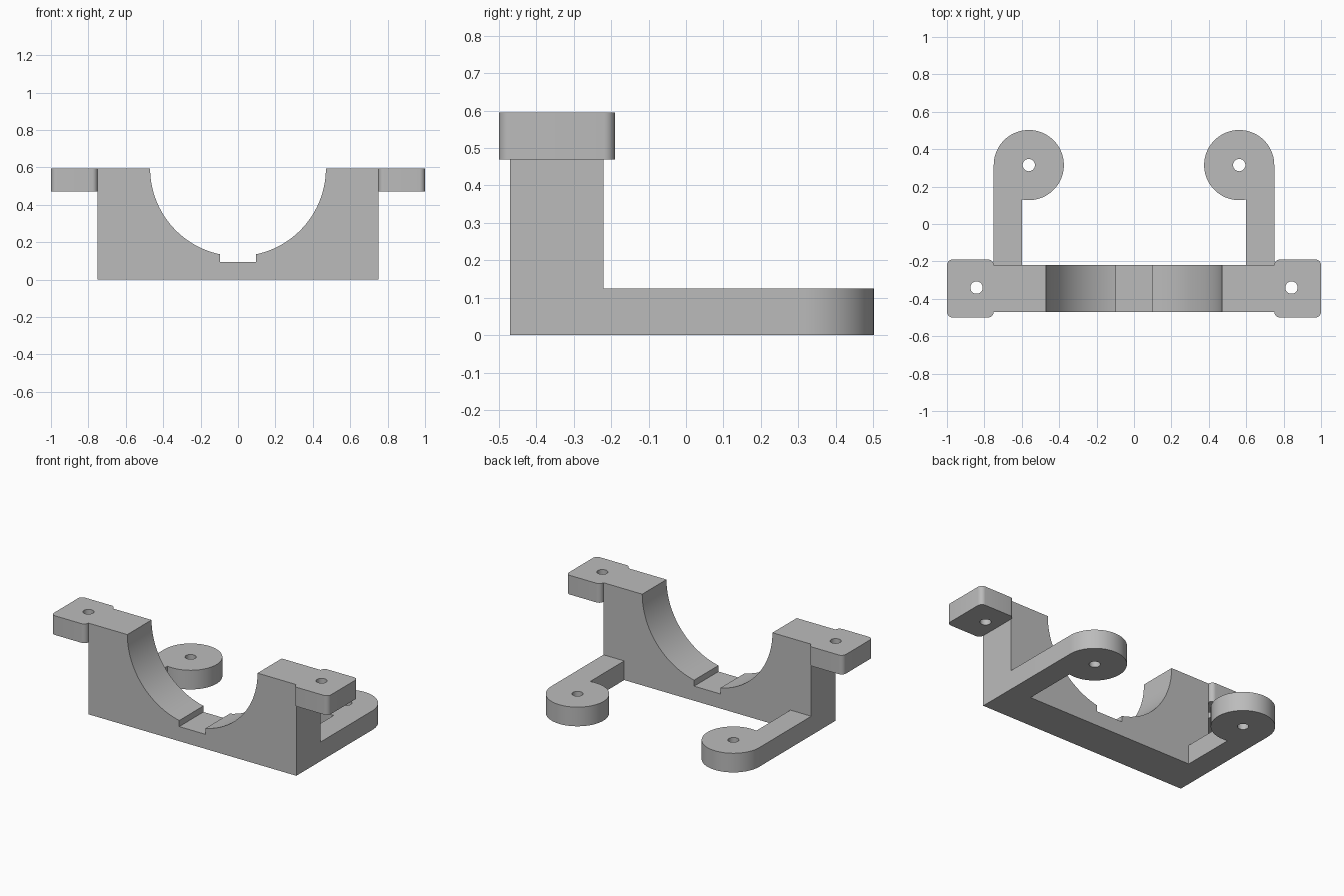
import bpy, bmesh, math
from mathutils import Matrix, Vector

cube = bpy.data.objects.get("Cube")
if cube:
    bpy.data.objects.remove(cube, do_unlink=True)

GREY = (0.5, 0.5, 0.5, 1)
mat = bpy.data.materials.new("plain grey")
mat.use_nodes = True
mat.diffuse_color = GREY
mat.node_tree.nodes["Principled BSDF"].inputs["Base Color"].default_value = GREY


def arc(cx, cy, r, start, end, steps):
    """Points along an arc, angles in degrees."""
    angles = [math.radians(start + (end - start) * i / steps) for i in range(steps + 1)]
    return [(cx + r * math.cos(a), cy + r * math.sin(a)) for a in angles]


def circle(cx, cy, r, steps=32):
    return arc(cx, cy, r, 0, 360, steps)[:-1]


def rounded_rect(x0, x1, y0, y1, r):
    corners = [(x1 - r, y1 - r), (x0 + r, y1 - r), (x0 + r, y0 + r), (x1 - r, y0 + r)]
    return [p for i, (x, y) in enumerate(corners)
            for p in arc(x, y, r, 90 * i, 90 * i + 90, 8)]


def plate(name, loops, depth, matrix):
    """Extrude an outline (with optional holes) and place it."""
    bm = bmesh.new()
    edges = []
    for loop in loops:
        verts = [bm.verts.new((x, y, 0)) for x, y in loop]
        edges += [bm.edges.new((v, verts[i - 1])) for i, v in enumerate(verts)]
    bmesh.ops.triangle_fill(bm, use_beauty=True, use_dissolve=False,
                            edges=edges, normal=Vector((0, 0, 1)))
    top = bmesh.ops.extrude_face_region(bm, geom=bm.faces[:])["geom"]
    bmesh.ops.translate(bm, vec=(0, 0, depth),
                        verts=[v for v in top if isinstance(v, bmesh.types.BMVert)])
    bm.transform(matrix)
    bmesh.ops.recalc_face_normals(bm, faces=bm.faces[:])
    mesh = bpy.data.meshes.new(name)
    bm.to_mesh(mesh)
    bm.free()
    mesh.materials.append(mat)
    obj = bpy.data.objects.new(name, mesh)
    bpy.context.collection.objects.link(obj)
    bpy.ops.object.select_all(action="DESELECT")
    obj.select_set(True)
    bpy.context.view_layer.objects.active = obj
    bpy.ops.object.shade_smooth_by_angle(angle=math.radians(30))
    return obj


# Main dimensions
HALF, TOP, BACK, WALL = 0.75, 0.595, -0.22, 0.25
THICK, BORE, SLOT, HOLE = 0.125, 0.47, 0.095, 0.033

# Upright saddle: half-round cradle with a square slot at its lowest point
dip = math.degrees(math.acos(SLOT / BORE))
saddle = [(-HALF, 0), (HALF, 0), (HALF, TOP)]
saddle += arc(0, TOP, BORE, 0, -dip, 32)
saddle += [(SLOT, SLOT), (-SLOT, SLOT)]
saddle += arc(0, TOP, BORE, dip - 180, -180, 32)
saddle += [(-HALF, TOP)]
plate("saddle_wall", [saddle], WALL,
      Matrix.Translation((0, BACK, 0)) @ Matrix.Rotation(math.pi / 2, 4, "X"))

# Foot arms with round drilled ends, and drilled side tabs
PAD_X, PAD_Y, PAD_R, INNER = 0.5625, 0.315, 0.1875, 0.6
sweep = 360 - math.degrees(math.acos((INNER - PAD_X) / PAD_R))
foot = [(INNER, BACK), (HALF, BACK)] + arc(PAD_X, PAD_Y, PAD_R, 0, sweep, 64)
tab = rounded_rect(HALF, 1, -0.5, -0.19, 0.03)
for side, sign in (("left", 1), ("right", -1)):
    flip = Matrix.Scale(sign, 4, (1, 0, 0))
    plate(side + "_foot_arm", [foot, circle(PAD_X, PAD_Y, HOLE)], THICK, flip)
    plate(side + "_side_tab", [tab, circle(0.842, -0.34, HOLE)], THICK,
          Matrix.Translation((0, 0, TOP - THICK)) @ flip)
